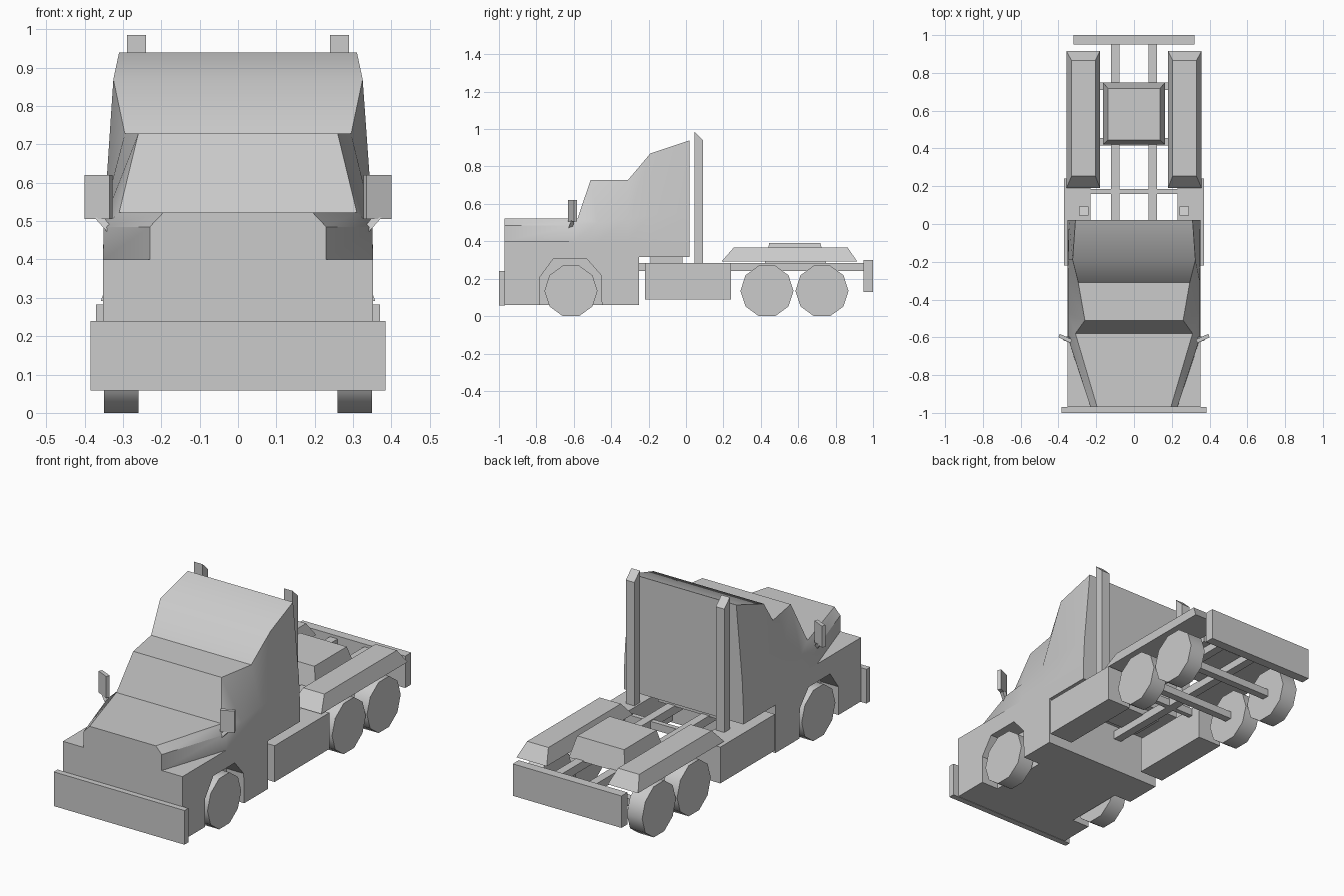
import bpy, bmesh, math
from mathutils import Matrix, Vector

if "Cube" in bpy.data.objects:
    bpy.data.objects.remove(bpy.data.objects["Cube"])


def finish(name, bm, mirror=False, smooth=None):
    bmesh.ops.recalc_face_normals(bm, faces=bm.faces)
    me = bpy.data.meshes.new(name)
    bm.to_mesh(me)
    bm.free()
    if smooth:
        me.shade_smooth()
        me.set_sharp_from_angle(angle=math.radians(smooth))
    ob = bpy.data.objects.new(name, me)
    bpy.context.collection.objects.link(ob)
    if mirror:
        ob.modifiers.new("mirror", 'MIRROR')
    return ob


def loft(name, rings, **kw):
    """Skin matching closed rings and cap both ends."""
    bm = bmesh.new()
    vs = [[bm.verts.new(p) for p in r] for r in rings]
    n = len(vs[0])
    for a, b in zip(vs, vs[1:]):
        for i in range(n):
            j = (i + 1) % n
            bm.faces.new((a[i], a[j], b[j], b[i]))
    bm.faces.new(vs[0])
    bm.faces.new(vs[-1])
    return finish(name, bm, **kw)


def side_profile(name, pts, x0, x1, **kw):
    """Extrude a (y, z) outline across x."""
    return loft(name, [[(x, y, z) for y, z in pts] for x in (x0, x1)], **kw)


def box(name, x0, x1, y0, y1, z0, z1, **kw):
    return side_profile(name, [(y0, z0), (y1, z0), (y1, z1), (y0, z1)], x0, x1, **kw)


def frustum(name, bottom, z0, top, z1, **kw):
    """Tapered block from rectangles (x0, x1, y0, y1)."""
    def ring(r, z):
        return [(r[0], r[2], z), (r[1], r[2], z), (r[1], r[3], z), (r[0], r[3], z)]
    return loft(name, [ring(bottom, z0), ring(top, z1)], **kw)


def wheel(name, y):
    r = 0.135 / math.cos(math.pi / 10)
    pts = [(y + r * math.cos(i * math.pi / 5), 0.135 + r * math.sin(i * math.pi / 5))
           for i in range(10)]
    side_profile(name, pts, 0.26, 0.35, mirror=True, smooth=40)


# Lower cab: core plus outer sides with wheel arches
rear = [(-0.25, 0.06), (-0.25, 0.315), (0.02, 0.315), (0.02, 0.40), (-0.97, 0.40), (-0.97, 0.06)]
arch = [(-0.78, 0.06), (-0.78, 0.21), (-0.71, 0.305), (-0.53, 0.305), (-0.455, 0.22), (-0.45, 0.06)]
side_profile("cab_core", rear, -0.25, 0.25)
side_profile("cab_side", arch + rear, 0.25, 0.352, mirror=True)

# Upper cab: hood, windscreen, roof and sleeper; (x, y, z) base, shoulder, top
half_sections = [
    [(0.23, -0.97, 0.40), (0.23, -0.97, 0.485), (0.195, -0.97, 0.522)],
    [(0.352, -0.60, 0.40), (0.35, -0.60, 0.485), (0.31, -0.58, 0.522)],
    [(0.352, -0.47, 0.40), (0.35, -0.47, 0.50), (0.26, -0.51, 0.728)],
    [(0.352, -0.31, 0.40), (0.35, -0.31, 0.52), (0.295, -0.31, 0.728)],
    [(0.352, -0.19, 0.40), (0.347, -0.19, 0.54), (0.325, -0.19, 0.87)],
    [(0.352, 0.02, 0.40), (0.345, 0.02, 0.55), (0.31, 0.02, 0.94)],
]
loft("cab_upper", [h + [(-x, y, z) for x, y, z in reversed(h)] for h in half_sections], smooth=35)

# Bumpers
box("front_bumper", -0.385, 0.385, -1.0, -0.968, 0.058, 0.24)
box("rear_bumper", -0.32, 0.32, 0.95, 1.0, 0.13, 0.30)

# Chassis
box("frame_rail", 0.078, 0.123, -0.26, 0.955, 0.24, 0.285, mirror=True)
box("cross_member", -0.235, 0.235, 0.16, 0.186, 0.24, 0.28)
box("sleeper_support", -0.18, 0.18, -0.19, -0.02, 0.28, 0.318)
box("side_tank", 0.23, 0.37, -0.22, 0.24, 0.09, 0.283, mirror=True)
for i, y in enumerate((0.435, 0.73)):
    box(f"rear_axle_{i + 1}", -0.27, 0.27, y - 0.02, y + 0.02, 0.115, 0.155)

# Wheels
wheel("front_wheel", -0.615)
wheel("rear_wheel_1", 0.433)
wheel("rear_wheel_2", 0.727)

# Rear deck
frustum("rear_fender", (0.18, 0.358, 0.19, 0.915), 0.292, (0.205, 0.33, 0.255, 0.865), 0.366, mirror=True)
frustum("coupling_plate", (-0.165, 0.165, 0.42, 0.75), 0.28, (-0.138, 0.138, 0.445, 0.718), 0.39)

# Exhaust stacks with slanted tops
side_profile("exhaust_stack", [(0.045, 0.28), (0.092, 0.28), (0.092, 0.94), (0.045, 0.985)],
             0.24, 0.29, mirror=True)

# Mirrors, turned slightly outward, on short arms
bm = bmesh.new()
bmesh.ops.create_cube(bm, size=1, matrix=Matrix.Translation((0.364, -0.606, 0.5625))
                      @ Matrix.Rotation(math.radians(25), 4, 'Z')
                      @ Matrix.Diagonal((0.072, 0.02, 0.115, 1)))
finish("door_mirror", bm, mirror=True)
frustum("mirror_arm", (0.315, 0.335, -0.63, -0.61), 0.465, (0.35, 0.375, -0.615, -0.595), 0.51, mirror=True)
